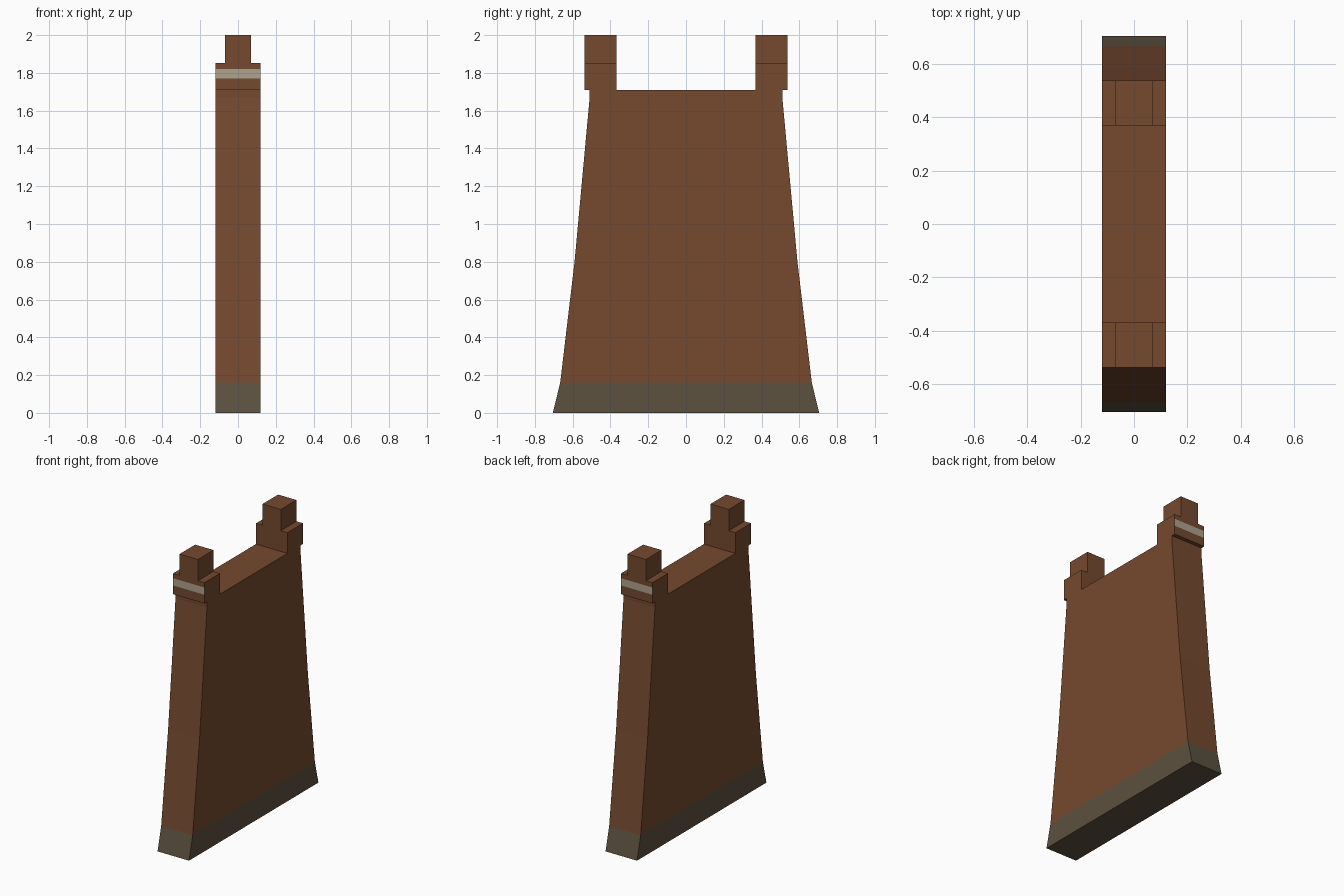
import bpy, bmesh

if "Cube" in bpy.data.objects:
    bpy.data.objects.remove(bpy.data.objects["Cube"])


def material(name, rgb):
    m = bpy.data.materials.new(name)
    m.diffuse_color = (*rgb, 1.0)
    m.use_nodes = True
    m.node_tree.nodes["Principled BSDF"].inputs["Base Color"].default_value = m.diffuse_color
    return m


BROWN = material("brown", (0.180, 0.067, 0.029))
STONE = material("dark_stone", (0.108, 0.082, 0.050))
PALE = material("pale_stripe", (0.42, 0.36, 0.27))


def loft(name, rings, mats, rule=lambda f: 0):
    """Stack of rectangles (z, half_x, y_min, y_max) joined into a closed solid."""
    bm = bmesh.new()
    loops = [[bm.verts.new(p) for p in
              ((-hx, y0, z), (hx, y0, z), (hx, y1, z), (-hx, y1, z))]
             for z, hx, y0, y1 in rings]
    bm.faces.new(loops[0][::-1])
    bm.faces.new(loops[-1])
    for a, b in zip(loops, loops[1:]):
        for i in range(4):
            j = (i + 1) % 4
            bm.faces.new((a[i], a[j], b[j], b[i]))
    bm.normal_update()
    for f in bm.faces:
        f.material_index = rule(f)
    me = bpy.data.meshes.new(name)
    bm.to_mesh(me)
    bm.free()
    for m in mats:
        me.materials.append(m)
    ob = bpy.data.objects.new(name, me)
    bpy.context.collection.objects.link(ob)
    return ob


# Tapered wall slab with a flared stone foot
HX = 0.12
profile = [(0, 0.705), (0.16, 0.666), (0.80, 0.59), (1.67, 0.51), (1.71, 0.51)]
loft("wall", [(z, HX, -y, y) for z, y in profile], [BROWN, STONE],
     lambda f: int(f.calc_center_median().z < 0.15))

# Stepped posts at both ends, with a pale stripe on the outer face
for side, label in ((-1, "front"), (1, "back")):
    y0, y1 = sorted((side * 0.367, side * 0.537))
    loft(label + "_post", [(z, HX, y0, y1) for z in (1.71, 1.77, 1.82, 1.853)],
         [BROWN, PALE],
         lambda f: int(f.normal.y * side > 0.9
                       and 1.77 < f.calc_center_median().z < 1.82))
    loft(label + "_post_top", [(z, 0.07, y0, y1) for z in (1.853, 2.0)], [BROWN])
